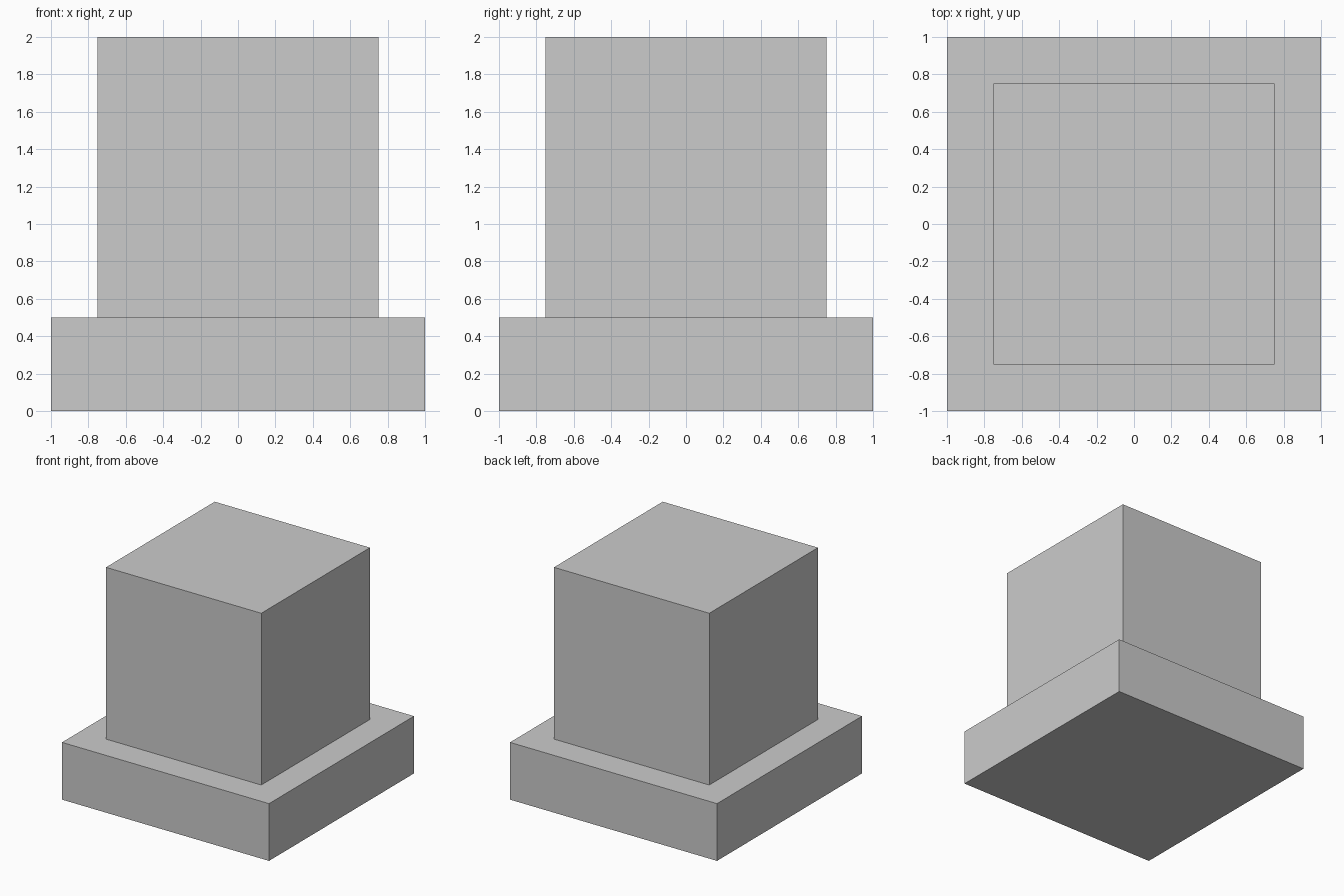
import bpy

if "Cube" in bpy.data.objects:
    bpy.data.objects.remove(bpy.data.objects["Cube"])


def box(name, width, z_bottom, z_top):
    """Square block centred on the z axis."""
    bpy.ops.mesh.primitive_cube_add(size=1, location=(0, 0, (z_bottom + z_top) / 2))
    obj = bpy.context.object
    obj.name = name
    obj.scale = (width, width, z_top - z_bottom)
    bpy.ops.object.transform_apply(location=False, rotation=False, scale=True)
    return obj


# Wide low plinth
box("base", 2.0, 0.0, 0.5)

# Cube standing on the plinth
box("upper_block", 1.5, 0.5, 2.0)
